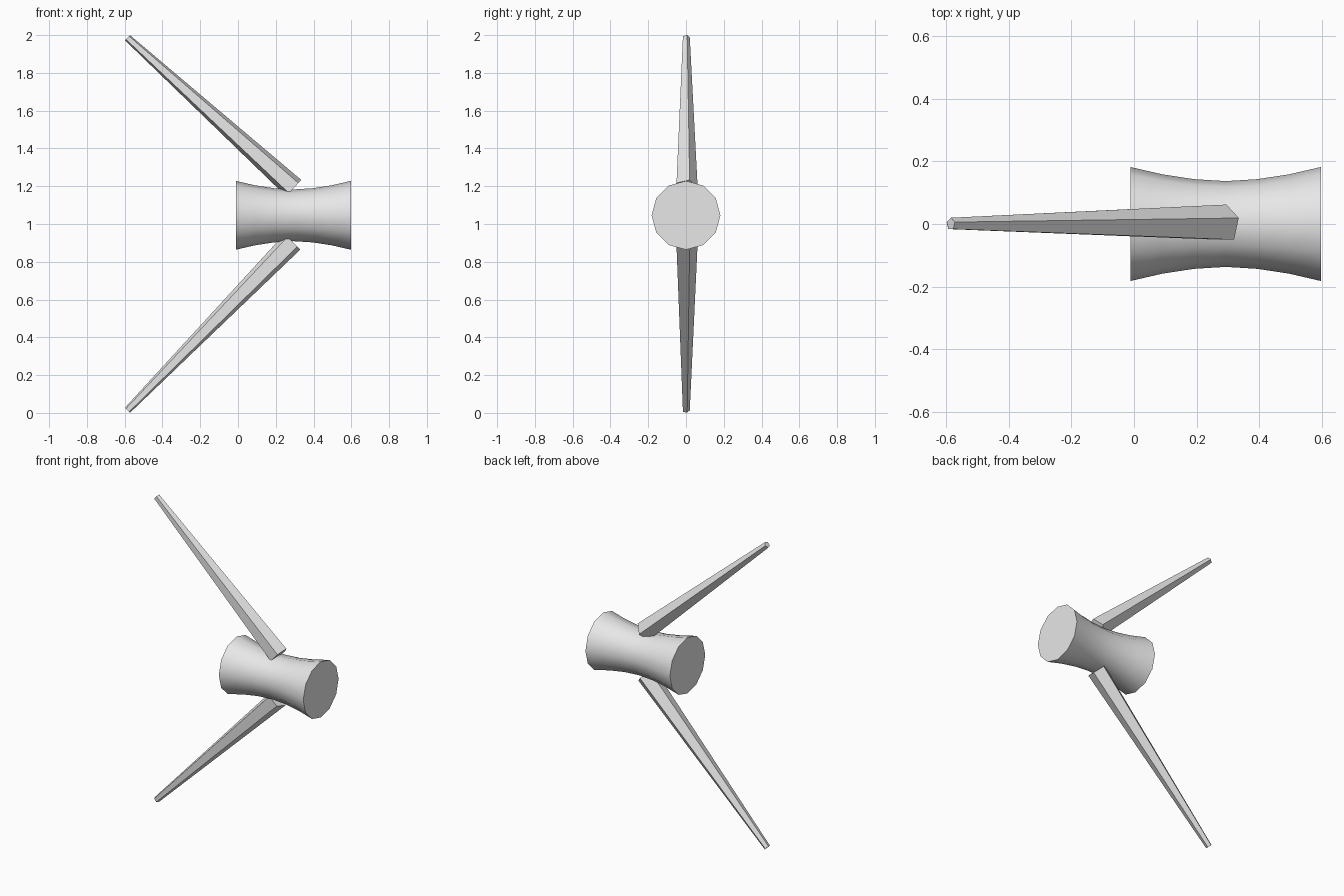
import bpy
import bmesh
from math import cos, sin, radians
from mathutils import Vector

cube = bpy.data.objects.get("Cube")
if cube:
    bpy.data.objects.remove(cube, do_unlink=True)

grey = bpy.data.materials.new("plain_grey")
grey.use_nodes = True
grey.diffuse_color = (0.8, 0.8, 0.8, 1)
grey.node_tree.nodes["Principled BSDF"].inputs["Base Color"].default_value = (0.8, 0.8, 0.8, 1)


def loft(name, rings, sides, turn, smooth):
    """Skin polygon rings given as (centre, radius) along a straight axis in the xz plane."""
    axis = (rings[-1][0] - rings[0][0]).normalized()
    side = Vector((0, 1, 0))
    up = side.cross(axis)
    bm = bmesh.new()
    loops = []
    for centre, radius in rings:
        angles = [radians(turn + 360 * i / sides) for i in range(sides)]
        loops.append([bm.verts.new(centre + radius * (side * cos(a) + up * sin(a))) for a in angles])
    for a, b in zip(loops, loops[1:]):
        for i in range(sides):
            j = (i + 1) % sides
            bm.faces.new((a[i], a[j], b[j], b[i])).smooth = smooth
    # Flat end caps with crisp rims
    for loop in (loops[0], loops[-1]):
        cap = bm.faces.new(loop)
        for edge in cap.edges:
            edge.smooth = False
    bmesh.ops.recalc_face_normals(bm, faces=bm.faces)
    mesh = bpy.data.meshes.new(name)
    bm.to_mesh(mesh)
    bm.free()
    mesh.materials.append(grey)
    obj = bpy.data.objects.new(name, mesh)
    bpy.context.collection.objects.link(obj)
    return obj


# Waisted spool lying along x
middle, half, waist, flare = Vector((0.293, 0, 1.046)), 0.304, 0.137, 0.045
steps = [i / 3 for i in range(-3, 4)]
loft("spool", [(middle + Vector((half * t, 0, 0)), waist + flare * abs(t) ** 1.8) for t in steps],
     12, 0, True)

# Two tapered five-sided spikes sweeping away from the waist
for name, base, tip in (
    ("upper_spike", (0.295, 0, 1.19), (-0.585, 0, 1.986)),
    ("lower_spike", (0.288, 0, 0.906), (-0.585, 0, 0.014)),
):
    loft(name, [(Vector(base), 0.062), (Vector(tip), 0.02)], 5, 0, False)
